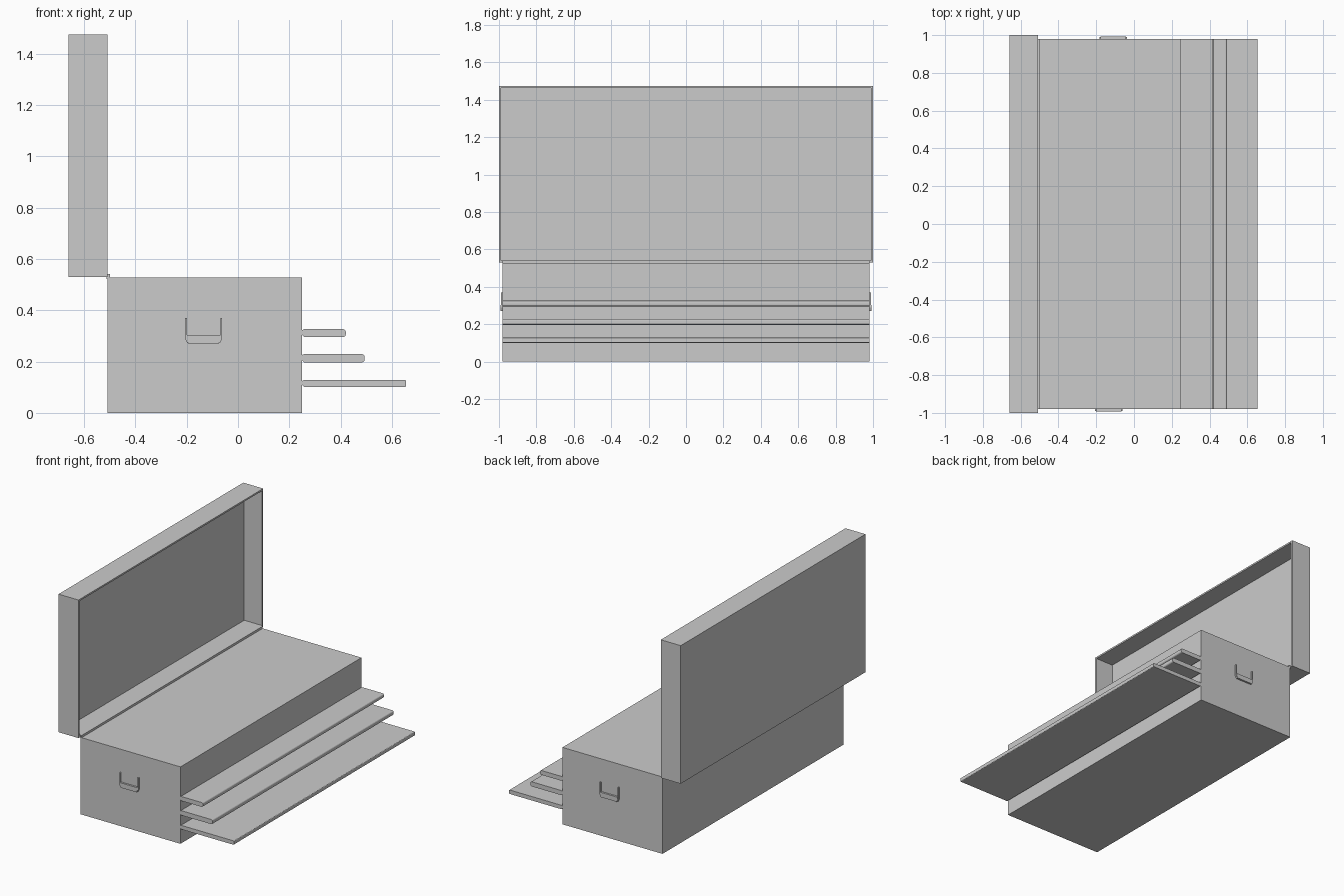
import bpy, bmesh, math

if "Cube" in bpy.data.objects:
    bpy.data.objects.remove(bpy.data.objects["Cube"])


def finish(name, bm):
    bmesh.ops.recalc_face_normals(bm, faces=bm.faces)
    me = bpy.data.meshes.new(name)
    bm.to_mesh(me)
    bm.free()
    ob = bpy.data.objects.new(name, me)
    bpy.context.collection.objects.link(ob)
    return ob


def add_box(bm, x0, x1, y0, y1, z0, z1):
    vs = bmesh.ops.create_cube(bm, size=1)["verts"]
    for v in vs:
        v.co = (x1 if v.co.x > 0 else x0,
                y1 if v.co.y > 0 else y0,
                z1 if v.co.z > 0 else z0)


def box(name, *dims):
    bm = bmesh.new()
    add_box(bm, *dims)
    return finish(name, bm)


def extrude_y(bm, profile, y0, y1):
    f = bm.faces.new([bm.verts.new((x, y0, z)) for x, z in profile])
    new = bmesh.ops.extrude_face_region(bm, geom=[f])["geom"]
    for v in new:
        if isinstance(v, bmesh.types.BMVert):
            v.co.y = y1


# Chest body and the hinge strip along its rear top edge
box("chest_body", -0.508, 0.25, -0.98, 0.98, 0, 0.527)
box("hinge_strip", -0.512, -0.499, -0.98, 0.98, 0.522, 0.542)

# Open lid: a shallow tray standing upright with its hollow facing the front
bm = bmesh.new()
add_box(bm, -0.66, -0.509, -1, 1, 0.529, 1.475)
bm.faces.ensure_lookup_table()
front = max(bm.faces, key=lambda f: f.calc_center_median().x)
bmesh.ops.inset_region(bm, faces=[front], thickness=0.016)
inner = bmesh.ops.extrude_face_region(bm, geom=[front])["geom"]
for v in inner:
    if isinstance(v, bmesh.types.BMVert):
        v.co.x = -0.645
if front.is_valid:
    bmesh.ops.delete(bm, geom=[front], context="FACES")
finish("lid", bm)

# Pulled-out drawers with rounded front edges and a narrowed root
for name, x1, z0, z1, r in (("top_drawer", 0.42, 0.296, 0.326, 0.010),
                            ("middle_drawer", 0.493, 0.197, 0.229, 0.010),
                            ("bottom_drawer", 0.655, 0.101, 0.128, 0.005)):
    prof = [(0.24, z0 + 0.007), (0.25, z0 + 0.007), (0.258, z0)]
    for cz, a0 in ((z0 + r, -90), (z1 - r, 0)):
        for i in range(5):
            a = math.radians(a0 + i * 22.5)
            prof.append((x1 - r + r * math.cos(a), cz + r * math.sin(a)))
    prof += [(0.258, z1), (0.25, z1 - 0.003), (0.24, z1 - 0.003)]
    bm = bmesh.new()
    extrude_y(bm, prof, -0.98, 0.98)
    finish(name, bm)

# Side handles: U-shaped bail with a flat grip, one on each end
for name, s, cx in (("front_handle", -1, -0.134), ("rear_handle", 1, -0.110)):
    bm = bmesh.new()
    y0, y1 = s * 0.975, s * 0.990
    for m in (-1, 1):
        leg = [(0.072, 0.37), (0.072, 0.29), (0.064, 0.272), (0.058, 0.276),
               (0.065, 0.292), (0.065, 0.37)]
        extrude_y(bm, [(cx + m * x, z) for x, z in leg], y0, y1)
    grip = [(-0.067, 0.304), (-0.067, 0.29), (-0.060, 0.271),
            (0.060, 0.271), (0.067, 0.29), (0.067, 0.304)]
    extrude_y(bm, [(cx + x, z) for x, z in grip], y0, s * 0.993)
    finish(name, bm)
